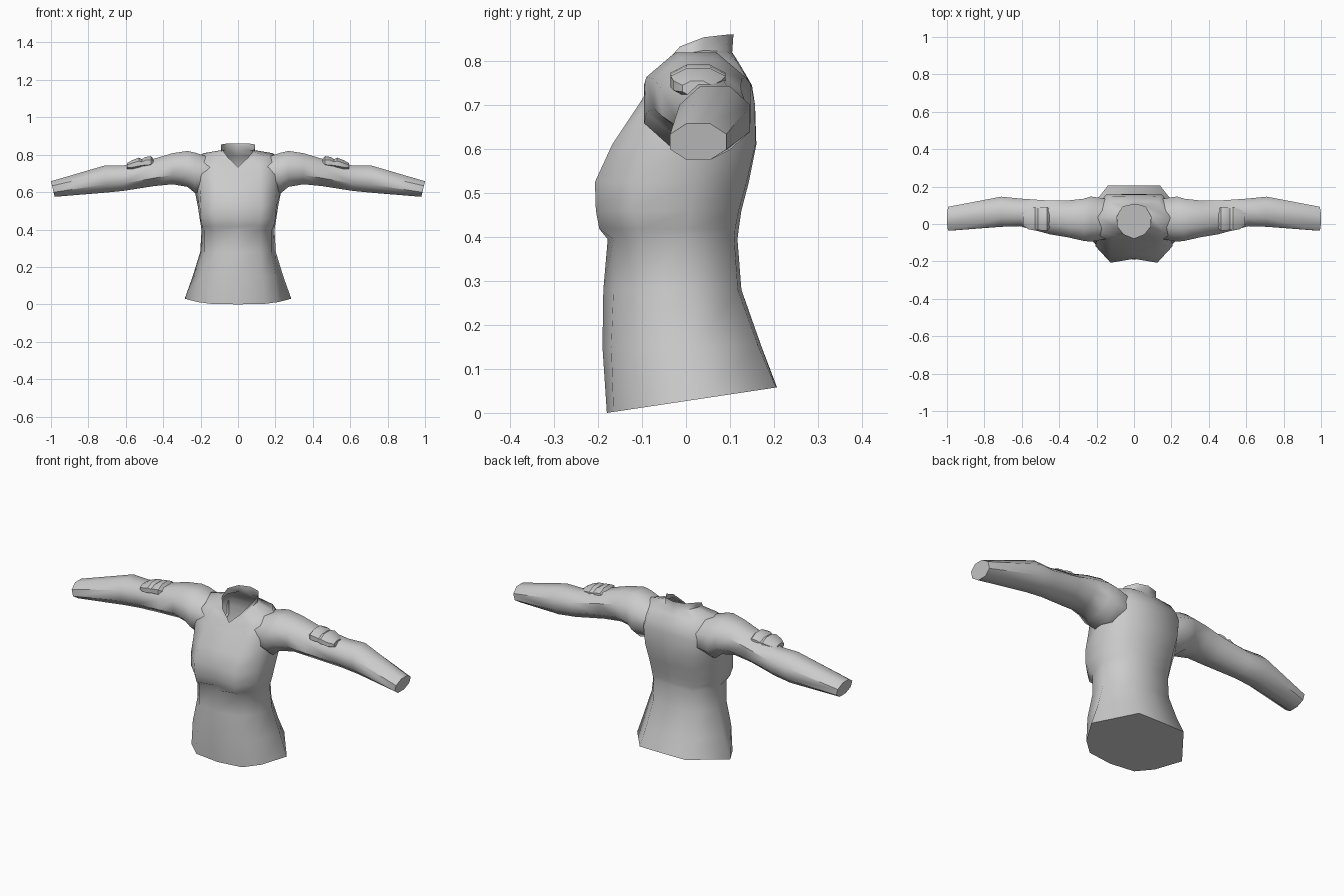
import bpy, math

cube = bpy.data.objects.get("Cube")
if cube:
    bpy.data.objects.remove(cube, do_unlink=True)

grey = bpy.data.materials.new("light_grey_cloth")
grey.use_nodes = True
COL = (0.6, 0.6, 0.6, 1.0)
grey.diffuse_color = COL
bsdf = next(n for n in grey.node_tree.nodes if n.type == 'BSDF_PRINCIPLED')
bsdf.inputs["Base Color"].default_value = COL
bsdf.inputs["Roughness"].default_value = 0.8


def loft(name, rings, cap_start, cap_end, mirror=False, angle=50):
    """Skin a row of equal closed rings into one smooth object."""
    n = len(rings[0])
    verts = [p for r in rings for p in r]
    faces = []
    for i in range(len(rings) - 1):
        for j in range(n):
            k = (j + 1) % n
            faces.append((i * n + j, i * n + k, (i + 1) * n + k, (i + 1) * n + j))
    if cap_start:
        faces.append(tuple(reversed(range(n))))
    if cap_end:
        faces.append(tuple(range(len(verts) - n, len(verts))))
    me = bpy.data.meshes.new(name)
    me.from_pydata(verts, [], faces)
    me.update()
    ob = bpy.data.objects.new(name, me)
    bpy.context.collection.objects.link(ob)
    me.materials.append(grey)
    bpy.ops.object.select_all(action='DESELECT')
    ob.select_set(True)
    bpy.context.view_layer.objects.active = ob
    bpy.ops.object.shade_smooth_by_angle(angle=math.radians(angle))
    if mirror:
        m = ob.modifiers.new("mirror", 'MIRROR')
        m.use_mirror_merge = False
    return ob


def both_sides(half):
    """Complete a half ring that runs from front centre to back centre."""
    return half + [(-x, y, z) for x, y, z in reversed(half[1:-1])]


def oval(x, y0, y1, z0, z1, sides=8, slant=0.0):
    """Ring across the x axis that fills the given y and z range."""
    k = 1 / math.cos(math.pi / sides)
    ring = []
    for i in range(sides):
        a = 2 * math.pi * (i + 0.5) / sides
        c, s = math.cos(a) * k, math.sin(a) * k
        ring.append((x + slant * (s - 1) / 2, (y0 + y1) / 2 + c * (y1 - y0) / 2,
                     (z0 + z1) / 2 + s * (z1 - z0) / 2))
    return ring


# Torso levels: height, front centre y, then (x, y) of chest, flank front,
# side and back corner, then back centre y
levels = [
    (0.00, -.18, (.14, -.165), (.215, -.10), (.285, .02), (.14, .205), .207),
    (0.15, -.19, (.13, -.17), (.20, -.11), (.242, .02), (.13, .165), .172),
    (0.28, -.188, (.12, -.165), (.178, -.10), (.202, .01), (.12, .118), .126),
    (0.395, -.178, (.12, -.165), (.178, -.10), (.195, 0), (.12, .11), .117),
    (0.418, -.172, (.115, -.197), (.192, -.11), (.198, 0), (.125, .112), .120),
    (0.46, -.182, (.12, -.205), (.20, -.125), (.205, .01), (.128, .12), .126),
    (0.525, -.186, (.125, -.207), (.205, -.12), (.215, .02), (.13, .138), .143),
    (0.61, -.158, (.12, -.168), (.20, -.105), (.232, .03), (.14, .158), .160),
    (0.70, -.098, (.12, -.108), (.20, -.085), (.24, .04), (.15, .157), .157),
    (0.745, -.082, (.11, -.08), (.19, -.07), (.225, .04), (.14, .148), .150),
]
rings = []
for i, (z, front, *corners, back) in enumerate(levels):
    flat = [(0, front), *corners, (0, back)]
    # the hem rises towards the back
    rings.append(both_sides([(x, y, 0.15 * (y + .18) if i == 0 else z)
                             for x, y in flat]))
# The front centre dips to form the neckline
rings[-1][0] = (0, -.085, .722)
# Shoulder line and base of the collar
rings.append(both_sides([(0, -.081, .728), (.085, -.062, .775), (.165, -.045, .788),
                         (.19, .035, .807), (.13, .118, .795), (0, .122, .793)]))
rings.append(both_sides([(0, -.079, .731), (.062, -.06, .774), (.088, -.02, .813),
                         (.09, .04, .824), (.06, .095, .822), (0, .105, .82)]))
# Collar rim, open at the neck
rings.append(both_sides([(0, -.077, .734), (.055, -.055, .786), (.088, -.014, .833),
                         (.092, .04, .854), (.06, .092, .86), (0, .108, .861)]))
loft("jacket_body", rings, True, False, angle=60)

# Sleeves: x, y range, z range from shoulder to cuff
sleeve = [
    (.15, -.08, .135, .61, .785),
    (.23, -.095, .147, .595, .811),
    (.27, -.09, .135, .628, .82),
    (.35, -.072, .126, .642, .808),
    (.45, -.055, .125, .632, .778),
    (.61, -.012, .136, .607, .743),
    (.71, -.015, .146, .597, .743),
]
arm_rings = [oval(*s) for s in sleeve]
arm_rings.append(oval(1.0, -.036, .092, .575, .658, slant=.02))
for ring in arm_rings:
    ring[:] = [(min(x, 1.0), y, z) for x, y, z in ring]
loft("sleeves", arm_rings, False, True, mirror=True)

# Upper arm pads: rolled inner edge, shallow groove, tapered outer end
pad = [
    (.45, -.02, .08, .735, .775),
    (.465, -.035, .09, .728, .792),
    (.495, -.035, .09, .728, .788),
    (.513, -.03, .085, .728, .776),
    (.53, -.035, .09, .722, .784),
    (.565, -.028, .08, .717, .771),
    (.594, -.008, .058, .72, .755),
]
loft("arm_pads", [oval(*s) for s in pad], True, True, mirror=True, angle=40)
